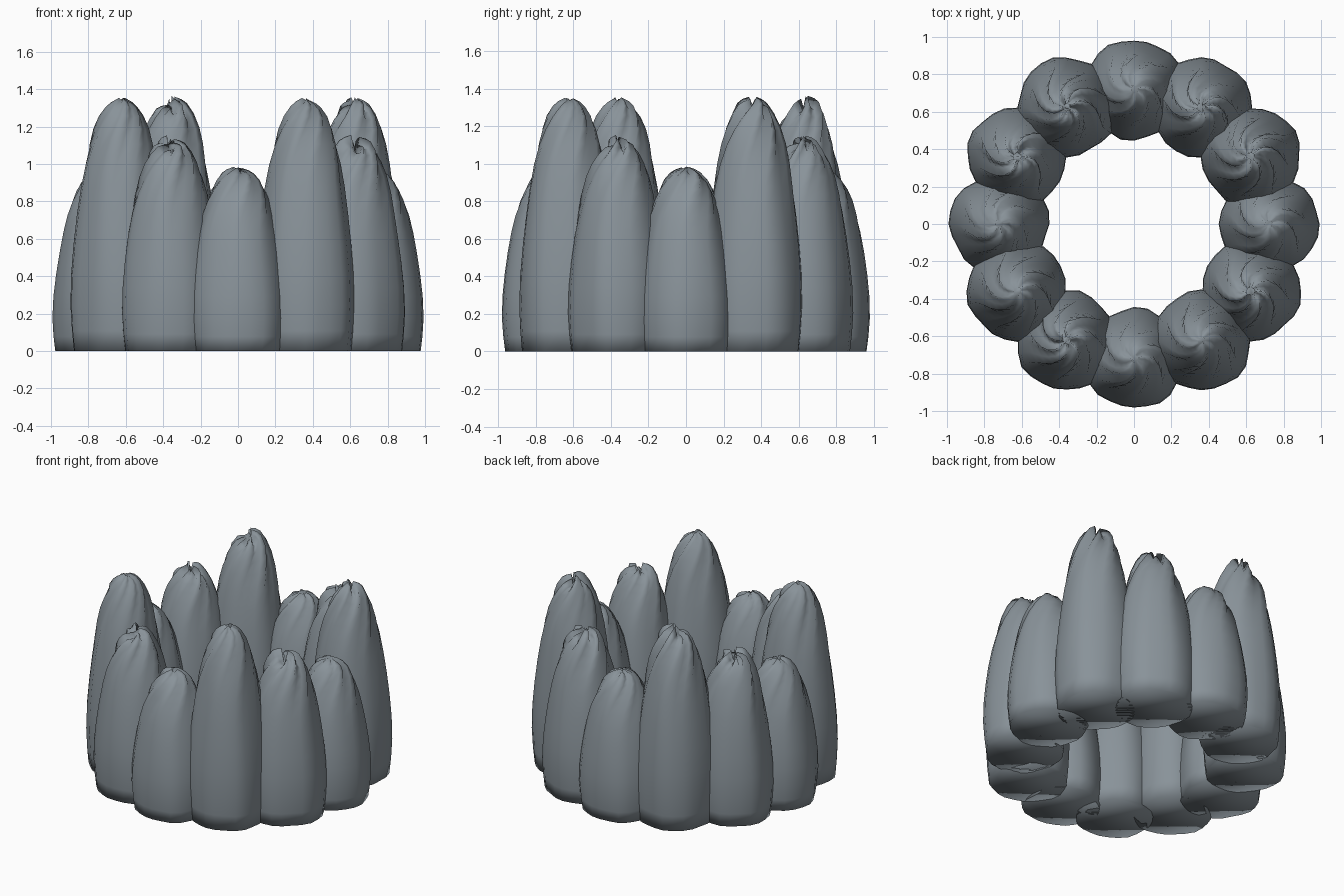
import bpy, bmesh, math, random

cube = bpy.data.objects.get("Cube")
if cube:
    bpy.data.objects.remove(cube, do_unlink=True)

# Single slate colour
slate = bpy.data.materials.new("slate_grey")
slate.use_nodes = True
COLOUR = (0.25, 0.29, 0.32, 1)
slate.diffuse_color = COLOUR
slate.node_tree.nodes["Principled BSDF"].inputs["Base Color"].default_value = COLOUR

SEGMENTS = 24
RING_RADIUS = 0.72
# Spire outline: fraction of height, radius
PROFILE = [(0, .25), (.08, .26), (.18, .267), (.3, .263), (.42, .25), (.54, .232),
           (.65, .211), (.74, .189), (.82, .163), (.88, .138), (.93, .11),
           (.965, .08), (.985, .055), (1, .022)]


def build_spire(name, angle, height, jag, seed):
    """Bulging pointed column whose folds twist together into a ragged tip."""
    rng = random.Random(seed)
    phases = [rng.uniform(0, math.tau) for _ in range(3)]
    spikes = [rng.uniform(-1, 0.6) for _ in range(SEGMENTS)]
    cx, cy = RING_RADIUS * math.cos(angle), RING_RADIUS * math.sin(angle)
    bm = bmesh.new()
    rings = []
    for t, radius in PROFILE:
        top = max(0, (t - 0.5) / 0.5)
        twist = 1.1 * top ** 3
        ring = []
        for i in range(SEGMENTS):
            a = math.tau * i / SEGMENTS
            # Broad lumps low down, deeper folds towards the tip
            lump = 0.02 * math.sin(3 * a + phases[0]) + 0.015 * math.sin(5 * a + phases[1] + 3 * t)
            fold = (0.015 + 0.1 * top ** 2) * math.sin(8 * a + phases[2])
            r = radius * (1 + lump + fold + 0.1 * jag * top ** 2 * spikes[i])
            ragged = jag * top ** 5 * 0.055 * spikes[i]
            z = height * t + ragged - 0.02 * jag * max(0, t - 0.97) / 0.03
            d = angle + a + twist
            ring.append(bm.verts.new((cx + r * math.cos(d), cy + r * math.sin(d), max(0, z))))
        rings.append(ring)
    for low, high in zip(rings, rings[1:]):
        for i in range(SEGMENTS):
            j = (i + 1) % SEGMENTS
            bm.faces.new((low[i], low[j], high[j], high[i]))
    bm.faces.new(rings[0][::-1])
    bm.faces.new(rings[-1])
    for face in bm.faces:
        face.smooth = True
    mesh = bpy.data.meshes.new(name)
    bm.to_mesh(mesh)
    bm.free()
    mesh.materials.append(slate)
    obj = bpy.data.objects.new(name, mesh)
    bpy.context.collection.objects.link(obj)


# Ring of twelve: short, tall and medium spires repeat each quarter turn
for quarter in range(4):
    start = -math.pi / 2 + quarter * math.pi / 2
    tall_jag = 0.3 if quarter in (0, 3) else 1.2
    kinds = [("short", 0.98, 0.4), ("tall", 1.35, tall_jag), ("medium", 1.14, 1.2)]
    for step, (kind, height, jag) in enumerate(kinds):
        build_spire(f"{kind}_spire_{quarter + 1}", start + step * math.pi / 6,
                    height, jag, quarter * 3 + step)
